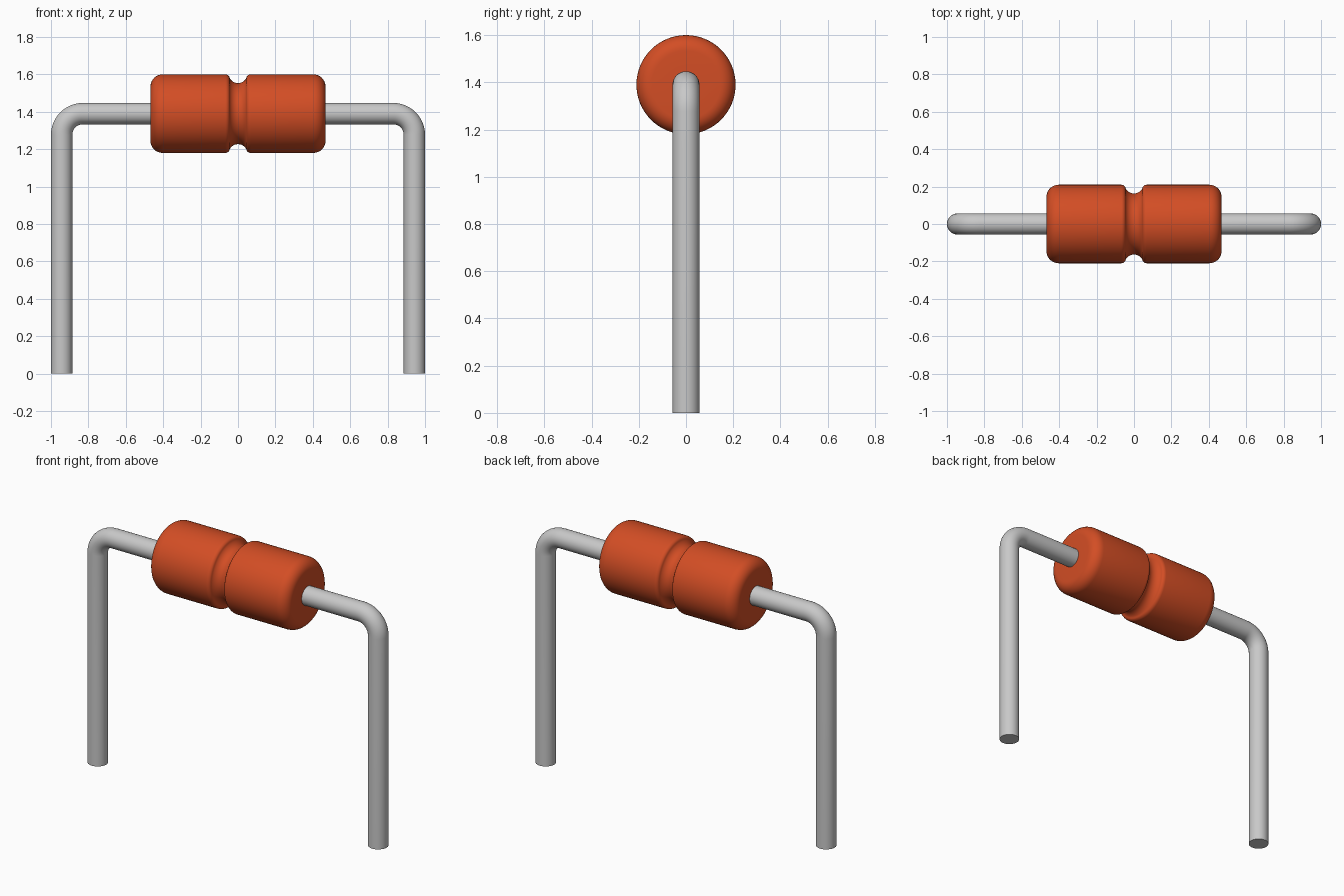
import bpy
import bmesh
from math import sin, cos, pi, radians
from mathutils import Vector

cube = bpy.data.objects.get("Cube")
if cube:
    bpy.data.objects.remove(cube)

AXIS_Z = 1.39     # height of the body axis
BODY_R = 0.21
HALF_LEN = 0.468
WIRE_R = 0.057
LEG_X = 0.943     # centre of each upright lead
BEND_R = 0.113    # centreline radius of the lead bend


def material(name, rgb, roughness):
    mat = bpy.data.materials.new(name)
    mat.use_nodes = True
    mat.diffuse_color = (*rgb, 1)
    bsdf = mat.node_tree.nodes["Principled BSDF"]
    bsdf.inputs["Base Color"].default_value = (*rgb, 1)
    bsdf.inputs["Roughness"].default_value = roughness
    return mat


def arc(cx, cy, r, start, end, steps):
    """Points on a circular arc, angles in degrees."""
    angles = [radians(start + (end - start) * i / steps) for i in range(steps + 1)]
    return [(cx + r * cos(a), cy + r * sin(a)) for a in angles]


def skin(name, rings, mat):
    """Join equal rings of points into a capped, smooth tube."""
    bm = bmesh.new()
    loops = [[bm.verts.new(p) for p in ring] for ring in rings]
    n = len(loops[0])
    for a, b in zip(loops, loops[1:]):
        for i in range(n):
            j = (i + 1) % n
            bm.faces.new((a[i], a[j], b[j], b[i]))
    bm.faces.new(loops[0])
    bm.faces.new(loops[-1])
    bmesh.ops.recalc_face_normals(bm, faces=bm.faces)
    mesh = bpy.data.meshes.new(name)
    bm.to_mesh(mesh)
    bm.free()
    mesh.materials.append(mat)
    obj = bpy.data.objects.new(name, mesh)
    bpy.context.collection.objects.link(obj)
    bpy.ops.object.select_all(action="DESELECT")
    obj.select_set(True)
    bpy.context.view_layer.objects.active = obj
    bpy.ops.object.shade_smooth_by_angle(angle=radians(35))
    return obj


def ring(centre, u, v, radius, sides):
    return [centre + radius * (u * cos(2 * pi * i / sides) + v * sin(2 * pi * i / sides))
            for i in range(sides)]


orange = material("orange ceramic", (0.65, 0.075, 0.018), 0.5)
grey = material("grey metal", (0.58, 0.58, 0.58), 0.4)

# Body: rounded cylinder with a concave groove round its middle
X, Y, Z = Vector((1, 0, 0)), Vector((0, 1, 0)), Vector((0, 0, 1))
fillet = 0.065
half = arc(0, 0.213, 0.05, 270, 335, 6)
half += arc(0.068, BODY_R - 0.025, 0.025, 150, 90, 4)
half += arc(HALF_LEN - fillet, BODY_R - fillet, fillet, 90, 0, 8)
half.append((HALF_LEN, WIRE_R))
profile = [(-x, r) for x, r in reversed(half[1:])] + half
skin("resistor_body",
     [ring(Vector((x, 0, AXIS_Z)), Y, Z, r, 64) for x, r in profile], orange)

# Leads: wires leaving the body ends and bending straight down
for side, name in ((1, "left_lead"), (-1, "right_lead")):
    rings = [ring(Vector((side * (HALF_LEN - 0.02), 0, AXIS_Z)), Y, Z, WIRE_R, 32)]
    for i in range(13):
        a = radians(90 - 90 * i / 12)
        out = Vector((side * cos(a), 0, sin(a)))
        centre = Vector((side * (LEG_X - BEND_R), 0, AXIS_Z - BEND_R)) + out * BEND_R
        rings.append(ring(centre, Y, out, WIRE_R, 32))
    rings.append(ring(Vector((side * LEG_X, 0, 0)), Y, side * X, WIRE_R, 32))
    skin(name, rings, grey)
